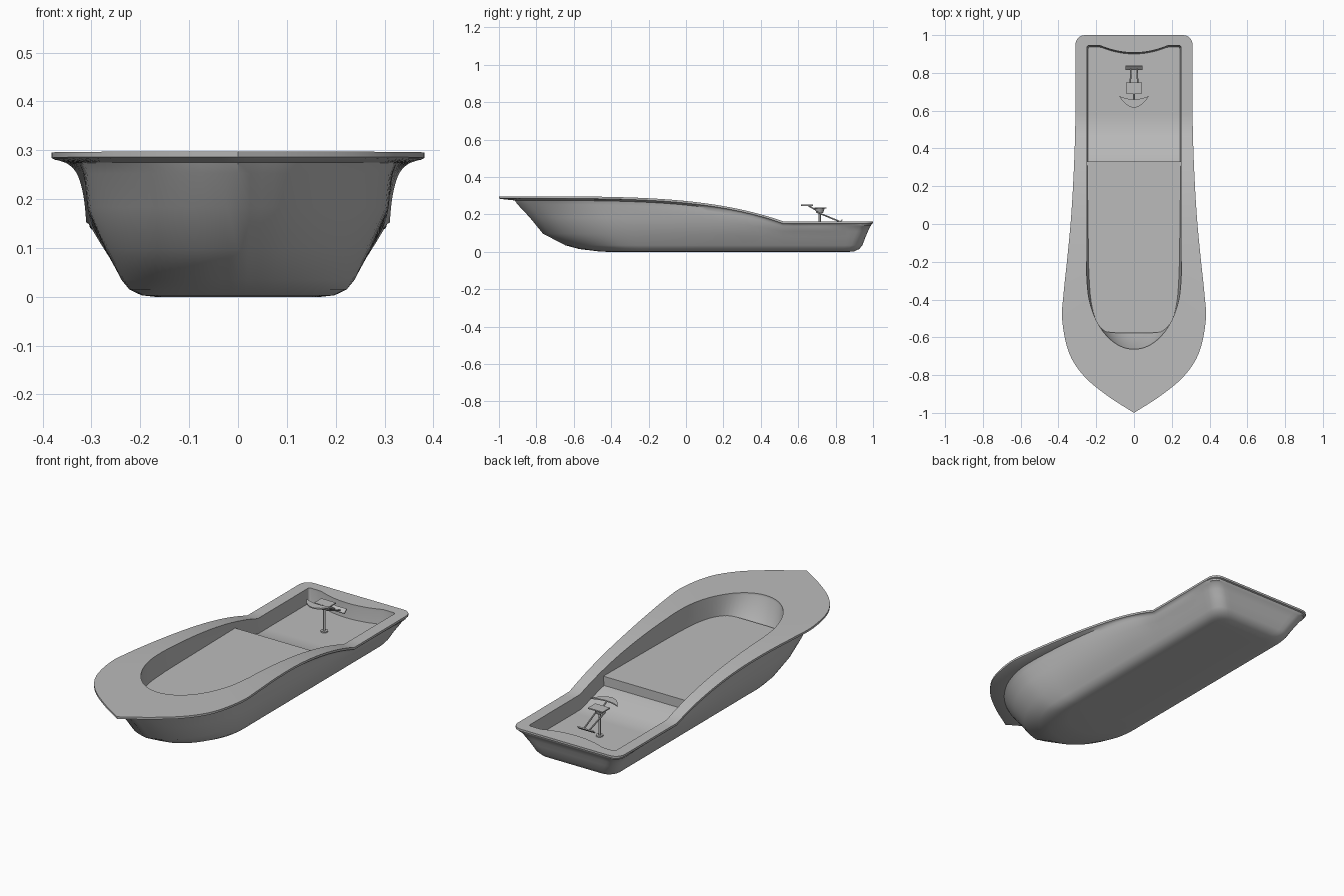
import bpy, bmesh, math
from mathutils import Vector

if "Cube" in bpy.data.objects:
    bpy.data.objects.remove(bpy.data.objects["Cube"])

grey = bpy.data.materials.new("hull grey")
grey.diffuse_color = (0.5, 0.5, 0.5, 1)
grey.use_nodes = True
grey.node_tree.nodes["Principled BSDF"].inputs["Base Color"].default_value = grey.diffuse_color


def sheer(y):
    """Height of the rim along the boat: high bow sweeping to a low stern."""
    u = min(1, max(0, (y + 1) / 1.52))
    return 0.163 + 0.134 * (1 - u ** 4)


def floor_height(y):
    """Well floor: a ramp behind the step, then level to the stern."""
    return 0.088 + 0.057 * min(1, max(0, (0.52 - y) / 0.2))


def finish(name, bm, angle=35):
    bmesh.ops.remove_doubles(bm, verts=bm.verts, dist=0.0002)
    bmesh.ops.recalc_face_normals(bm, faces=bm.faces)
    me = bpy.data.meshes.new(name)
    bm.to_mesh(me)
    bm.free()
    ob = bpy.data.objects.new(name, me)
    bpy.context.collection.objects.link(ob)
    me.materials.append(grey)
    bpy.context.view_layer.objects.active = ob
    ob.select_set(True)
    bpy.ops.object.shade_smooth_by_angle(angle=math.radians(angle))
    ob.select_set(False)
    return ob


def outline(front, w, stern, r, dent=0.0, blunt=False, steps=4):
    """Half outline from bow tip to stern centre, curve through the front points."""
    p = [Vector(q) for q in front] + [Vector((w, stern - r))]
    first = Vector((-p[1].x, p[1].y)) if blunt else 2 * p[0] - p[1]
    c = [first] + p + [2 * p[-1] - p[-2]]
    out = []
    for i in range(1, len(c) - 2):
        a, b, d, e = c[i - 1:i + 3]
        for k in range(steps):
            t = k / steps
            out.append(0.5 * (2 * b + (d - a) * t + (2 * a - 5 * b + 4 * d - e) * t * t
                              + (3 * b - a - 3 * d + e) * t ** 3))
    # rounded stern corner, then the transom
    for k in range(6):
        a = k / 5 * math.pi / 2
        out.append(Vector((w - r + r * math.cos(a), stern - r + r * math.sin(a))))
    for k in range(1, 9):
        x = (w - r) * (1 - k / 8)
        out.append(Vector((x, stern - dent * max(0, 1 - (x / .18) ** 2))))
    out[0].x = 0
    return out


def bow(w, tip, full, m, ws=None):
    """Elliptical bow (m = 1 blunt, less is pointed), sides tapering to ws astern."""
    pts = []
    for i in range(6):
        a = i / 5 * math.pi / 2
        s, c = math.sin(a), math.cos(a)
        pts.append((w * s, full - (full - tip) * (m * c + (1 - m) * (1 - s))))
    ws = w if ws is None else ws
    return pts + [(w + (ws - w) * f, y) for y, f in
                  ((-0.18, 0), (0.05, .08), (0.3, .35), (0.52, 1), (0.75, 1))]


def ring(bm, half, z):
    """Full closed ring from a half outline; z is a function of y."""
    full = half + [Vector((-p.x, p.y)) for p in half[-2:0:-1]]
    return [bm.verts.new((p.x, p.y, z(p.y))) for p in full]


def loft(bm, rings):
    for a, b in zip(rings, rings[1:]):
        n = len(a)
        for i in range(n):
            bm.faces.new((a[i], a[(i + 1) % n], b[(i + 1) % n], b[i]))


def cap(bm, r):
    n = len(r)
    h = n // 2
    bm.faces.new((r[0], r[1], r[n - 1]))
    for i in range(1, h - 1):
        bm.faces.new((r[i], r[i + 1], r[n - i - 1], r[n - i]))
    bm.faces.new((r[h - 1], r[h], r[h + 1]))


# hull: inner well, flat rim flange, outer skin and flat bottom
rim_front = [(0, -1), (.14, -.91), (.265, -.805), (.345, -.68), (.38, -.51), (.373, -.37),
             (.353, -.18), (.332, .05), (.318, .3), (.311, .52), (.31, .75)]
rim = outline(rim_front, .31, 1.0, .05)
rim_in = [Vector((p.x * .985, p.y * .992)) for p in rim]
skin = bow(.314, -.9, -.42, .8, .297)
flare = [(x * .84 + a * .16, y * .84 + b * .16) for (x, y), (a, b) in zip(skin, rim_front)]
mouth = outline(bow(.25, -.663, -.28, 1), .25, .945, .012, .038, True)
floor_front = [(0, -.565), (.09, -.565), (.16, -.553), (.2, -.51), (.222, -.42), (.231, -.3),
               (.236, -.18), (.24, .05), (.243, .3), (.243, .52), (.243, .75)]
well = outline(floor_front, .243, .938, .012, .038, True)

bm = bmesh.new()
rings = [
    ring(bm, well, floor_height),
    ring(bm, mouth, lambda y: sheer(y) - .012),
    ring(bm, mouth, sheer),
    ring(bm, rim, sheer),
    ring(bm, rim, lambda y: sheer(y) - .011),
    ring(bm, rim_in, lambda y: sheer(y) - .014),
    ring(bm, outline(flare, .303, .99, .05), lambda y: sheer(y) - .022),
    ring(bm, outline(skin, .295, .984, .055), lambda y: .135 + (sheer(y) - .163) * .88),
    ring(bm, outline(bow(.307, -.835, -.38, .85, .282), .282, .973, .06),
         lambda y: .11 + (sheer(y) - .163) * .55),
    ring(bm, outline(bow(.27, -.765, -.34, .9, .263), .263, .96, .06),
         lambda y: .08 + (sheer(y) - .163) * .13),
    ring(bm, outline(bow(.238, -.645, -.3, .95), .238, .943, .06), lambda y: .035),
    ring(bm, outline(bow(.222, -.57, -.28, .95), .222, .926, .06), lambda y: .015),
    ring(bm, outline(bow(.197, -.47, -.25, 1), .197, .9, .06), lambda y: .003),
    ring(bm, outline(bow(.17, -.42, -.22, 1), .17, .87, .06), lambda y: 0.0),
]
loft(bm, rings)
cap(bm, rings[0])
cap(bm, rings[-1])
finish("hull", bm)

# raised fore deck ending in a step
deck_line = [(x * 1.025, y * 1.02 if y < 0 else y) for x, y in floor_front]
half = [p for p in outline(deck_line, .247, .93, .01, 0, True) if p.y < .329]
half += [Vector((.248, .33)), Vector((0, .33))]
bm = bmesh.new()
low = ring(bm, half, lambda y: .13)
top = ring(bm, half, lambda y: .187)
loft(bm, [low, top])
cap(bm, top)
finish("fore_deck", bm)


def box(name, centre, size, tilt=0):
    bm = bmesh.new()
    bmesh.ops.create_cube(bm, size=1)
    for v in bm.verts:
        v.co = Vector((v.co.x * size[0], v.co.y * size[1], v.co.z * size[2]))
    ob = finish(name, bm)
    ob.location = centre
    ob.rotation_euler.x = tilt
    return ob


def rod(name, a, b, r1, r2=None, seg=12):
    a, b = Vector(a), Vector(b)
    bm = bmesh.new()
    bmesh.ops.create_cone(bm, cap_ends=True, segments=seg, radius1=r1,
                          radius2=r1 if r2 is None else r2, depth=(b - a).length)
    ob = finish(name, bm)
    ob.location = (a + b) / 2
    ob.rotation_mode = 'QUATERNION'
    ob.rotation_quaternion = (b - a).to_track_quat('Z', 'Y')
    return ob


# stand: base disc, post and cup
rod("stand_base", (0, .715, .086), (0, .715, .094), .018)
rod("stand_post", (0, .715, .09), (0, .715, .215), .006)
rod("stand_cup", (0, .715, .208), (0, .715, .236), .018, .028)
box("stand_top", (0, .72, .234), (.085, .06, .006))

# crescent plate on a forward arm
rod("front_arm", (0, .71, .215), (0, .655, .247), .004, seg=8)
bm = bmesh.new()
edge = []
for k in range(13):
    x = -.078 + .013 * k
    u = 1 - (x / .078) ** 2
    edge.append([bm.verts.new((x, y, z)) for y, z in
                 ((.676 - .06 * u, .246), (.678 - .018 * u, .246),
                  (.678 - .018 * u, .252), (.676 - .06 * u, .252))])
for a, b in zip(edge, edge[1:]):
    for j in range(4):
        bm.faces.new((a[j], a[(j + 1) % 4], b[(j + 1) % 4], b[j]))
finish("crescent_plate", bm)

# sloping legs carrying the rear pedal plate
for s in (-1, 1):
    rod("rear_leg", (s * .022, .7, .212), (s * .016, .82, .163), .004, seg=8)
box("pedal_plate", (0, .826, .163), (.09, .026, .006), math.radians(40))
